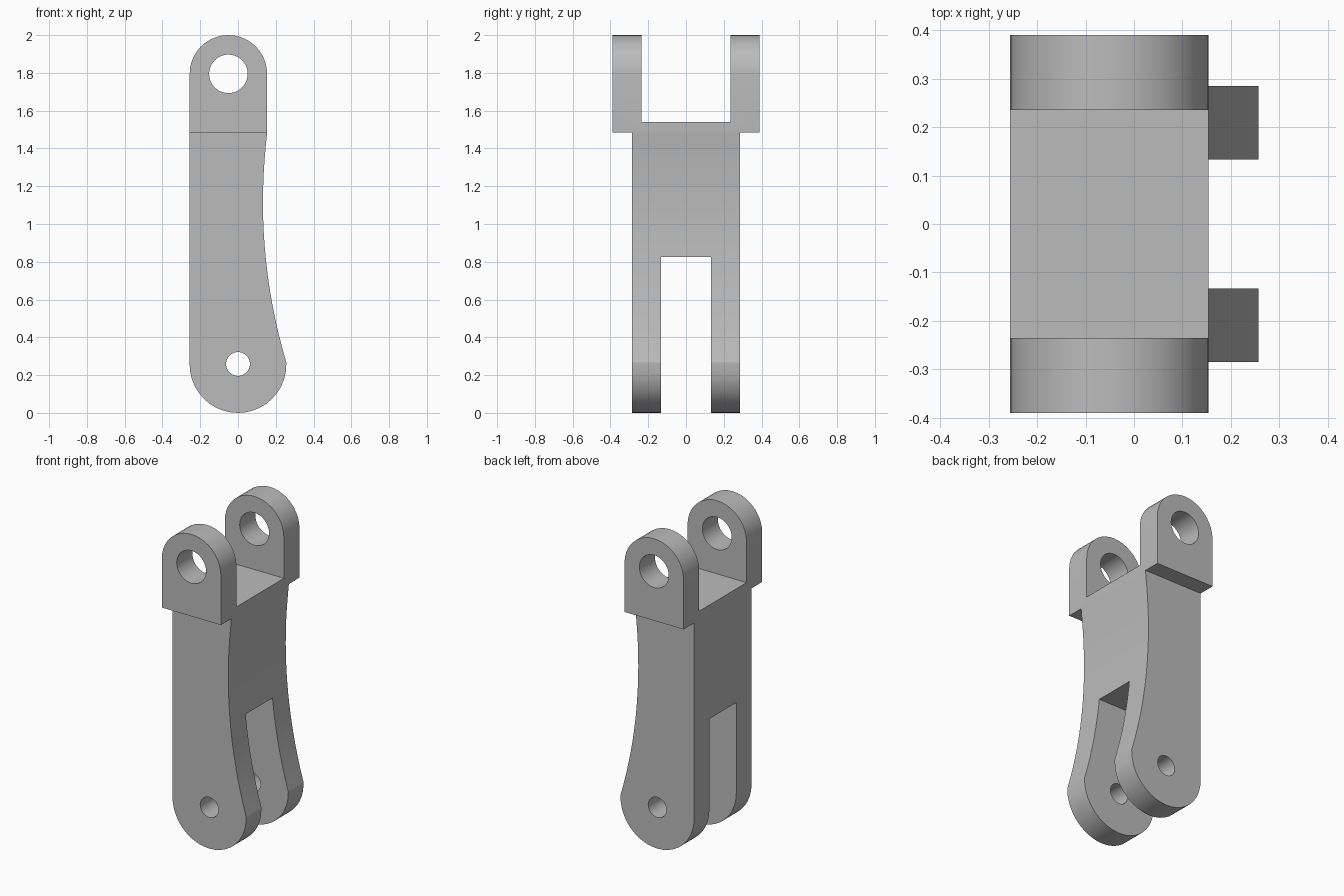
import bpy, bmesh
from math import sin, cos, pi, radians, sqrt
from mathutils import Matrix

default = bpy.data.objects.get("Cube")
if default:
    bpy.data.objects.remove(default, do_unlink=True)

# Single plain grey
grey = bpy.data.materials.new("plain grey")
grey.use_nodes = True
colour = (0.5, 0.5, 0.5, 1)
grey.diffuse_color = colour
grey.node_tree.nodes["Principled BSDF"].inputs["Base Color"].default_value = colour

HALF_WIDTH = 0.39       # outer faces of the ears
BODY_HALF = 0.285       # outer faces of the body and legs
EAR_INNER = 0.235
SLOT_HALF = 0.133
FOOT_R, EAR_R, EAR_X, EAR_Z = 0.256, 0.205, -0.051, 1.795
SHOULDER_Z, SADDLE_Z, SLOT_Z = 1.485, 1.54, 0.825


def add_object(name, bm):
    mesh = bpy.data.meshes.new(name)
    bmesh.ops.recalc_face_normals(bm, faces=bm.faces)
    bm.to_mesh(mesh)
    bm.free()
    obj = bpy.data.objects.new(name, mesh)
    bpy.context.collection.objects.link(obj)
    return obj


def arc(cx, cz, r, start, end, steps):
    return [(cx + r * cos(a), cz + r * sin(a))
            for a in (start + (end - start) * i / steps for i in range(steps + 1))]


def box(name, y0, y1, z0, z1):
    bm = bmesh.new()
    bmesh.ops.create_cube(bm, size=1)
    bmesh.ops.scale(bm, vec=(2, y1 - y0, z1 - z0), verts=bm.verts)
    bmesh.ops.translate(bm, vec=(0, (y0 + y1) / 2, (z0 + z1) / 2), verts=bm.verts)
    return add_object(name, bm)


def pin_hole(name, x, z, r):
    bm = bmesh.new()
    bmesh.ops.create_cone(bm, cap_ends=True, segments=40, radius1=r, radius2=r, depth=2,
                          matrix=Matrix.Translation((x, 0, z)) @ Matrix.Rotation(pi / 2, 4, "X"))
    return add_object(name, bm)


# Side outline: round foot, hollowed right edge, round head
def hollow_x(z, centre_z=1.115, radius=2.96, waist=0.132):
    return waist + radius - sqrt(radius ** 2 - (z - centre_z) ** 2)


steps = 16
foot_z = FOOT_R + 0.01
outline = arc(0, FOOT_R, FOOT_R, pi, 2 * pi, 20)[:-1]
outline += [(hollow_x(z), z) for z in
            (foot_z + (SHOULDER_Z - foot_z) * i / steps for i in range(steps))]
outline += [(EAR_X + EAR_R, SHOULDER_Z)]
outline += arc(EAR_X, EAR_Z, EAR_R, 0, pi, 20)

# Solid link, extruded along y
bm = bmesh.new()
face = bm.faces.new([bm.verts.new((x, -HALF_WIDTH, z)) for x, z in outline])
extruded = bmesh.ops.extrude_face_region(bm, geom=[face], use_keep_orig=True)
bmesh.ops.translate(bm, vec=(0, 2 * HALF_WIDTH, 0),
                    verts=[v for v in extruded["geom"] if isinstance(v, bmesh.types.BMVert)])
link = add_object("forked_link", bm)

# Gaps between ears and legs, narrowed sides below the ears, pin holes
cutters = [
    box("ear_gap", -EAR_INNER, EAR_INNER, SADDLE_Z, 3),
    box("leg_slot", -SLOT_HALF, SLOT_HALF, -1, SLOT_Z),
    box("front_step", -1, -BODY_HALF, -1, SHOULDER_Z),
    box("back_step", BODY_HALF, 1, -1, SHOULDER_Z),
    pin_hole("ear_hole", EAR_X, EAR_Z, 0.102),
    pin_hole("foot_hole", 0, 0.259, 0.063),
]
bpy.context.view_layer.objects.active = link
link.select_set(True)
for cutter in cutters:
    cutter.hide_render = True
    mod = link.modifiers.new(cutter.name, "BOOLEAN")
    mod.operation = "DIFFERENCE"
    mod.solver = "EXACT"
    mod.object = cutter
    bpy.ops.object.modifier_apply(modifier=mod.name)
for cutter in cutters:
    bpy.data.objects.remove(cutter, do_unlink=True)

link.data.materials.clear()
link.data.materials.append(grey)
for p in link.data.polygons:
    p.material_index = 0
bpy.ops.object.shade_smooth_by_angle(angle=radians(15))
